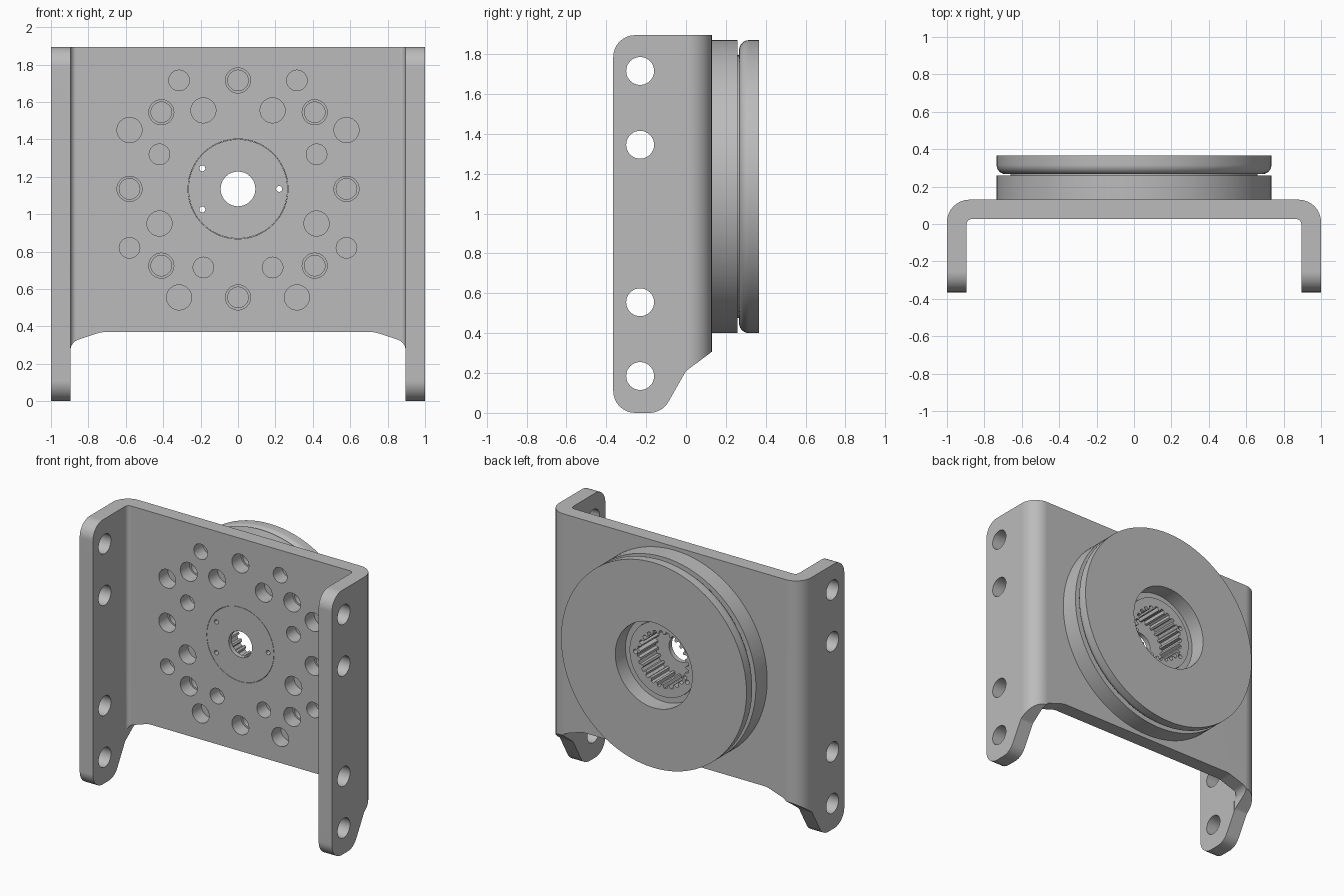
import bpy, bmesh
from math import sin, cos, pi, radians
from mathutils import Vector

cube = bpy.data.objects.get("Cube")
if cube:
    bpy.data.objects.remove(cube, do_unlink=True)

GREY = (0.5, 0.5, 0.5, 1)
metal = bpy.data.materials.new("grey metal")
metal.use_nodes = True
metal.diffuse_color = GREY
metal.node_tree.nodes["Principled BSDF"].inputs["Base Color"].default_value = GREY

AXIS_Z = 1.135          # height of the disc axis
WEB_IN, WEB_OUT = 0.027, 0.13
FLANGE_IN = 0.895
FRONT, TOP = -0.365, 1.895


def rounded(corners, steps=8):
    """Polygon from (x, y, radius) corners."""
    out = []
    for i, (x, y, r) in enumerate(corners):
        p = Vector((x, y))
        if not r:
            out.append(p)
            continue
        a = (Vector(corners[i - 1][:2]) - p).normalized()
        b = (Vector(corners[(i + 1) % len(corners)][:2]) - p).normalized()
        half = a.angle(b) / 2
        c = p + (a + b).normalized() * r / sin(half)
        reach = r * cos(half) / sin(half)
        u, v = p + a * reach - c, p + b * reach - c
        span = u.angle(v)
        for k in range(steps + 1):
            t = k / steps
            out.append(c + (u * sin((1 - t) * span) + v * sin(t * span)) / sin(span))
    return out


def circle(x, y, r, n=32):
    return [Vector((x + r * cos(2 * pi * i / n), y + r * sin(2 * pi * i / n))) for i in range(n)]


def make_object(name, bm):
    bmesh.ops.recalc_face_normals(bm, faces=bm.faces)
    mesh = bpy.data.meshes.new(name)
    bm.to_mesh(mesh)
    bm.free()
    mesh.materials.append(metal)
    obj = bpy.data.objects.new(name, mesh)
    bpy.context.collection.objects.link(obj)
    return obj


def prisms(name, axis, parts):
    """Extrude each (outline, low, high) along an axis, all in one mesh."""
    place = {"x": lambda p, h: (h, p.x, p.y),
             "y": lambda p, h: (p.x, h, p.y),
             "z": lambda p, h: (p.x, p.y, h)}[axis]
    bm = bmesh.new()
    for pts, low, high in parts:
        lo = [bm.verts.new(place(p, low)) for p in pts]
        hi = [bm.verts.new(place(p, high)) for p in pts]
        bm.faces.new(lo)
        bm.faces.new(hi[::-1])
        for i in range(len(pts)):
            bm.faces.new((lo[i - 1], lo[i], hi[i], hi[i - 1]))
    return make_object(name, bm)


def lathe(name, profile, n=96):
    """Revolve a closed (radius, y) loop about the disc axis."""
    bm = bmesh.new()
    rings = [[bm.verts.new((r * cos(2 * pi * i / n), y, AXIS_Z + r * sin(2 * pi * i / n)))
              for i in range(n)] for r, y in profile]
    for j, ring in enumerate(rings):
        prev = rings[j - 1]
        for i in range(n):
            bm.faces.new((prev[i - 1], prev[i], ring[i], ring[i - 1]))
    return make_object(name, bm)


def boolean(obj, cutter, operation="DIFFERENCE"):
    mod = obj.modifiers.new("cut", "BOOLEAN")
    mod.operation, mod.solver, mod.object = operation, "EXACT", cutter
    graph = bpy.context.evaluated_depsgraph_get()
    mesh = bpy.data.meshes.new_from_object(obj.evaluated_get(graph))
    obj.modifiers.clear()
    obj.data = mesh
    bpy.data.objects.remove(cutter, do_unlink=True)


def finish(obj):
    obj.data.shade_smooth()
    obj.data.set_sharp_from_angle(angle=radians(30))
    obj.modifiers.new("normals", "WEIGHTED_NORMAL").keep_sharp = True


# Bent channel: U section trimmed by the side outline
section = rounded([(-1, FRONT, 0), (-FLANGE_IN, FRONT, 0),
                   (-FLANGE_IN, WEB_IN, 0.03), (FLANGE_IN, WEB_IN, 0.03),
                   (FLANGE_IN, FRONT, 0), (1, FRONT, 0),
                   (1, WEB_OUT, 0.12), (-1, WEB_OUT, 0.12)])
bracket = prisms("bracket", "z", [(section, -0.1, 2)])
side = rounded([(FRONT, 0, 0.11), (-0.12, 0, 0.11), (0, 0.21, 0.04),
                (0.15, 0.322, 0), (0.15, TOP, 0), (FRONT, TOP, 0.11)])
boolean(bracket, prisms("side_outline", "x", [(side, -1.1, 1.1)]), "INTERSECT")

# Lower opening in the web
edge = FLANGE_IN + 0.001
opening = rounded([(-edge, -0.1, 0), (edge, -0.1, 0), (edge, 0.315, 0.06), (0.73, 0.37, 0.15),
                   (-0.73, 0.37, 0.15), (-edge, 0.315, 0.06)])
boolean(bracket, prisms("web_opening", "y", [(opening, -0.01, 0.2)]))

# Mounting holes through both flanges
boolean(bracket, prisms("flange_holes", "x", [
    (circle(-0.23, z, 0.07), -1.1, 1.1) for z in (0.185, 0.555, 1.345, 1.715)]))

# Web hole pattern: stepped bolt holes, plain holes and the hub seat
SMALL, LARGE = 0.055, 0.067
bolts = [(0.58 * cos(k * pi / 4), AXIS_Z + 0.58 * sin(k * pi / 4)) for k in range(8)]
web_holes = [circle(x, z, LARGE) for x, z in bolts]
for dx, dz, upper, lower in ((0.315, 0.58, SMALL, LARGE), (0.58, 0.315, LARGE, SMALL),
                             (0.185, 0.42, LARGE, SMALL), (0.42, 0.185, SMALL, LARGE)):
    for s in (-1, 1):
        web_holes.append(circle(s * dx, AXIS_Z + dz, upper))
        web_holes.append(circle(s * dx, AXIS_Z - dz, lower))
web_holes.append(circle(0, AXIS_Z, 0.267, 96))
boolean(bracket, prisms("web_holes", "y", [(h, -0.1, 0.2) for h in web_holes]))
finish(bracket)

# Grooved disc with a rounded lip and a central recess
lip = [(0.685 + 0.05 * sin(k * pi / 12), 0.316 - 0.05 * cos(k * pi / 12)) for k in range(7)]
disc = lathe("grooved_disc", [(0.266, WEB_OUT), (0.735, WEB_OUT), (0.735, 0.258),
                              (0.66, 0.258), (0.66, 0.266)] + lip +
             [(0.735, 0.365), (0.305, 0.365), (0.305, 0.25), (0.266, 0.25)])
boolean(disc, prisms("bolt_pockets", "y", [(circle(x, z, SMALL), 0.1, 0.22) for x, z in bolts]))
finish(disc)

# Hub with splined bore, shaft hole and three pin holes
hub = prisms("splined_hub", "y", [(circle(0, AXIS_Z, 0.265, 96), WEB_IN, 0.26)])
TEETH = 24
spline = []
for i in range(TEETH):
    for step, r in ((0, 0.18), (0.3, 0.18), (0.45, 0.203), (0.85, 0.203)):
        a = 2 * pi * (i + step) / TEETH
        spline.append(Vector((r * cos(a), AXIS_Z + r * sin(a))))
boolean(hub, prisms("spline_bore", "y", [(spline, 0.06, 0.4)]))
pins = [circle(0.22 * cos(radians(a)), AXIS_Z + 0.22 * sin(radians(a)), 0.016, 16)
        for a in (0, 150, 210)]
boolean(hub, prisms("hub_holes", "y", [(h, -0.1, 0.4) for h in pins + [circle(0, AXIS_Z, 0.093)]]))
finish(hub)
